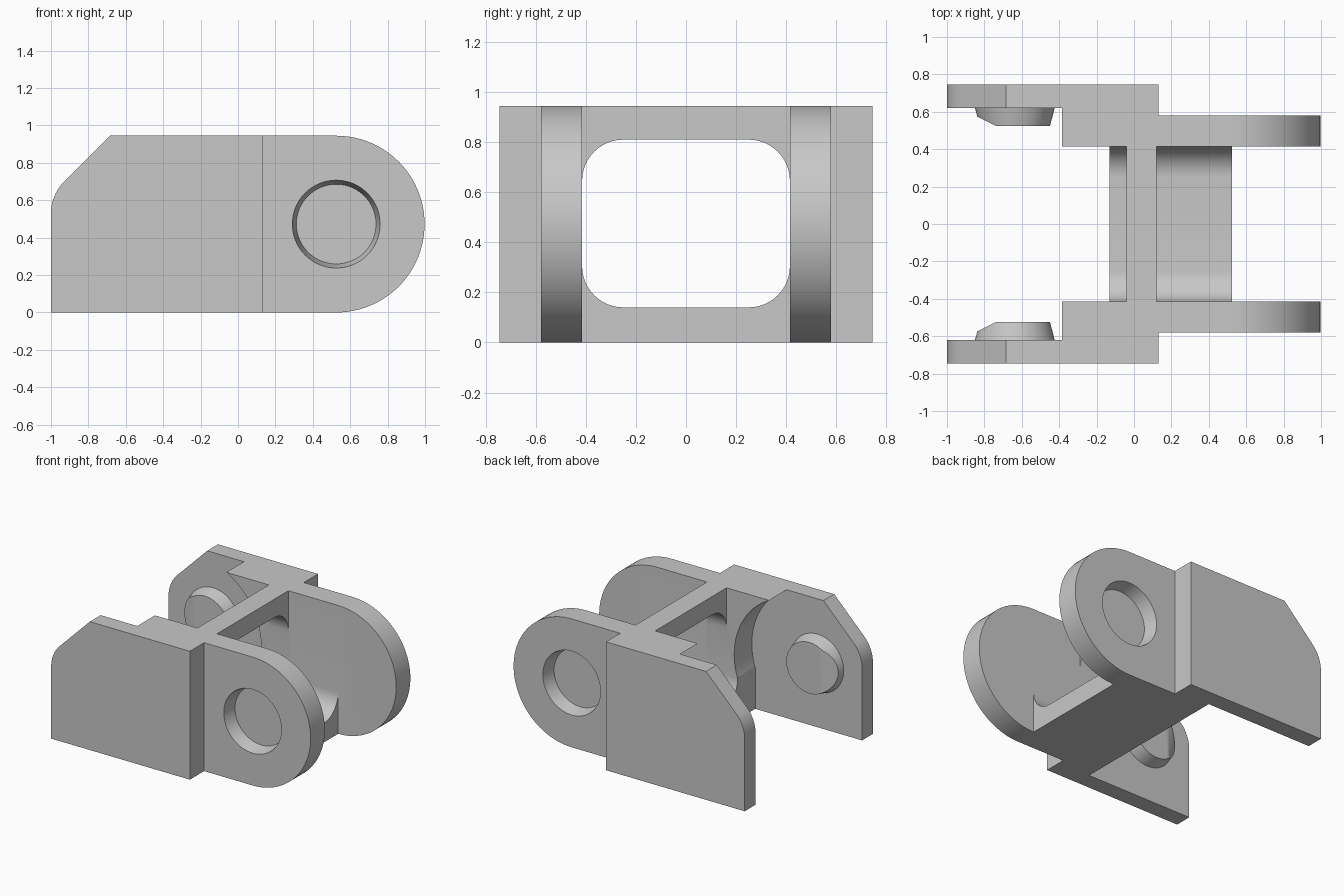
import bpy, bmesh
from math import pi, sin, cos, asin, acos, radians
from mathutils import Vector, Matrix

cube = bpy.data.objects.get("Cube")
if cube:
    bpy.data.objects.remove(cube, do_unlink=True)

H = 0.945            # overall height
MID = H / 2          # height of both hinge axes
HOLE_X, PIN_X = 0.525, -0.637
BACK = -0.13         # rear face of the lower web
INNER, LUG, SEAT, OUTER = 0.415, 0.58, 0.62, 0.745   # side layers in y

grey = bpy.data.materials.new("light grey")
grey.use_nodes = True
grey.diffuse_color = (0.58, 0.58, 0.58, 1)
grey.node_tree.nodes["Principled BSDF"].inputs["Base Color"].default_value = (0.58, 0.58, 0.58, 1)


def make_object(name, bm):
    bmesh.ops.recalc_face_normals(bm, faces=bm.faces[:])
    mesh = bpy.data.meshes.new(name)
    bm.to_mesh(mesh)
    bm.free()
    mesh.materials.append(grey)
    obj = bpy.data.objects.new(name, mesh)
    bpy.context.collection.objects.link(obj)
    return obj


def prism(name, profile, start, end, axis):
    """Extrude an (x, z) profile along y, or a (y, z) profile along x."""
    bm = bmesh.new()
    place = (lambda a, b: (a, start, b)) if axis == "y" else (lambda a, b: (start, a, b))
    face = bm.faces.new([bm.verts.new(place(a, b)) for a, b in profile])
    new = bmesh.ops.extrude_face_region(bm, geom=[face])["geom"]
    step = Vector((0, end - start, 0)) if axis == "y" else Vector((end - start, 0, 0))
    bmesh.ops.translate(bm, vec=step, verts=[v for v in new if isinstance(v, bmesh.types.BMVert)])
    return make_object(name, bm)


def arc(cx, cz, r, a0, a1, n):
    return [(cx + r * cos(a0 + (a1 - a0) * i / n), cz + r * sin(a0 + (a1 - a0) * i / n))
            for i in range(n + 1)]


def cone_mesh(r_out, r_in, x, y_out, y_in):
    """Tapered disc on a hinge axis, r_out at y_out and r_in at y_in."""
    bm = bmesh.new()
    rings = [[bm.verts.new((a, y, b)) for a, b in arc(x, MID, r, 0, 2 * pi, 64)[:-1]]
             for r, y in ((r_out, y_out), (r_in, y_in))]
    for ring in rings:
        bm.faces.new(ring)
    for i in range(64):
        j = (i + 1) % 64
        bm.faces.new((rings[0][i], rings[0][j], rings[1][j], rings[1][i]))
    return bm


def smooth(obj):
    bpy.ops.object.select_all(action="DESELECT")
    obj.select_set(True)
    bpy.context.view_layer.objects.active = obj
    bpy.ops.object.shade_smooth_by_angle(angle=radians(30))


def combine(base, other, operation):
    mod = base.modifiers.new(other.name, "BOOLEAN")
    mod.operation, mod.solver, mod.object = operation, "EXACT", other
    bpy.context.view_layer.objects.active = base
    bpy.ops.object.modifier_apply(modifier=mod.name)
    bpy.data.objects.remove(other, do_unlink=True)


# Profiles: rear cheek plate, block with round clearance, front lug
cheek = ([(-1, 0), (0.13, 0), (0.13, H), (-0.685, H)]
         + arc(-0.76, 0.53, 0.24, 0.75 * pi, pi, 10))
clear = 0.535
block = ([(BACK, 0), (0.13, 0), (0.13, H)]
         + arc(PIN_X, MID, clear, asin(MID / clear), -acos((BACK - PIN_X) / clear), 40))
lug = [(0, H), (0, 0)] + arc(HOLE_X, MID, MID, -pi / 2, pi / 2, 48)

# Profiles of the cross webs, with filleted ends
fr = 0.165
lip = INNER + 0.03
half = [(lip, 0), (lip, 0.14 + fr)] + arc(INNER - fr, 0.14 + fr, fr, 0, -pi / 2, 12)
lower = half + [(-y, z) for y, z in reversed(half)]
upper = [(y, 0.95 - z if z > 0 else H) for y, z in lower]

# Body: webs joined with the mirrored side parts
body = prism("link_body", lower, BACK, HOLE_X, "x")
combine(body, prism("upper_web", upper, -0.04, 0.12, "x"), "UNION")
for s in (1, -1):
    combine(body, prism("block", block, s * INNER, s * OUTER, "y"), "UNION")
    combine(body, prism("cheek", cheek, s * SEAT, s * OUTER, "y"), "UNION")
    combine(body, prism("lug", lug, s * INNER, s * LUG, "y"), "UNION")
    # Blind tapered socket in the outer face of the lug
    socket = make_object("socket", cone_mesh(0.237, 0.213, HOLE_X, s * (LUG + 0.01), s * 0.48))
    combine(body, socket, "DIFFERENCE")
smooth(body)

# Tapered hinge pins with a sloped lead-in on the rear side
for name, s in (("left_side_pin", -1), ("right_side_pin", 1)):
    bm = cone_mesh(0.213, 0.188, PIN_X, s * SEAT, s * 0.525)
    cut = bmesh.ops.bisect_plane(bm, geom=bm.verts[:] + bm.edges[:] + bm.faces[:],
                                 plane_co=(-0.74, s * 0.525, MID),
                                 plane_no=(-0.5, -s, 0), clear_outer=True)
    edges = [e for e in cut["geom_cut"] if isinstance(e, bmesh.types.BMEdge)]
    bmesh.ops.holes_fill(bm, edges=edges, sides=0)
    smooth(make_object(name, bm))
